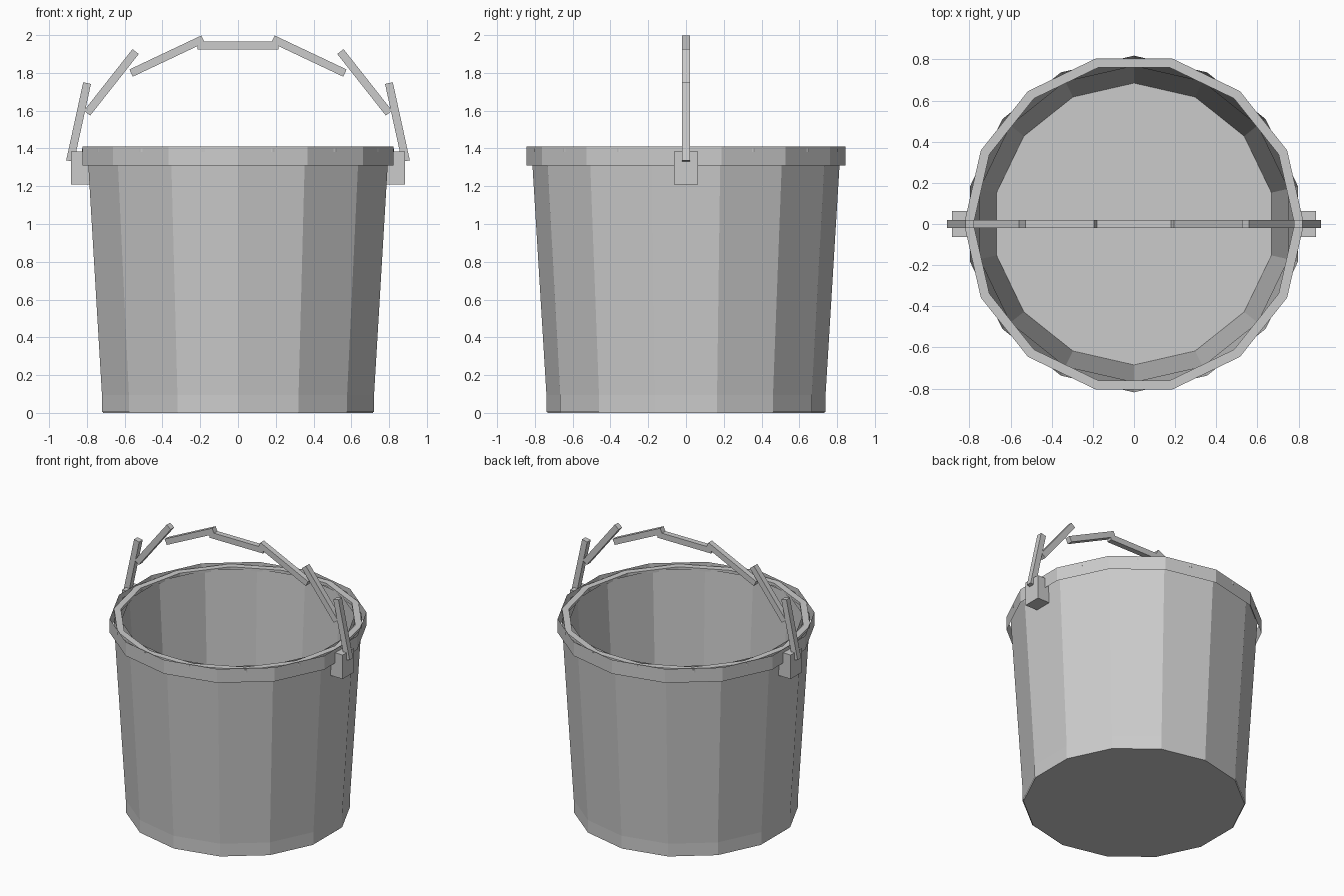
import bpy, bmesh, math
from mathutils import Matrix, Vector

if "Cube" in bpy.data.objects:
    bpy.data.objects.remove(bpy.data.objects["Cube"])

SIDES = 14


def finish(name, bm):
    me = bpy.data.meshes.new(name)
    bm.to_mesh(me)
    bm.free()
    ob = bpy.data.objects.new(name, me)
    bpy.context.collection.objects.link(ob)
    return ob


def lathe(name, profile, start=math.pi / 2, cap=None, closed=False):
    """Flat-faced 14-sided revolve of (radius, z) points; cap = profile index to fill."""
    bm = bmesh.new()
    rings = []
    for r, z in profile:
        rings.append([bm.verts.new((r * math.cos(start + 2 * math.pi * i / SIDES),
                                    r * math.sin(start + 2 * math.pi * i / SIDES), z))
                      for i in range(SIDES)])
    pairs = list(zip(rings, rings[1:]))
    if closed:
        pairs.append((rings[-1], rings[0]))
    for a, b in pairs:
        for i in range(SIDES):
            j = (i + 1) % SIDES
            bm.faces.new((a[i], a[j], b[j], b[i]))
    if cap is not None:
        bm.faces.new(rings[cap][::-1])
    return finish(name, bm)


def box(name, center, size, tilt=0.0):
    bm = bmesh.new()
    bmesh.ops.create_cube(bm, size=1, matrix=Matrix.Translation(center)
                          @ Matrix.Rotation(tilt, 4, 'Y') @ Matrix.Diagonal((*size, 1)))
    return finish(name, bm)


def bar(name, a, b):
    """Square bar between two (x, z) points in the y = 0 plane."""
    d = Vector((b[0] - a[0], b[1] - a[1]))
    return box(name, ((a[0] + b[0]) / 2, 0, (a[1] + b[1]) / 2),
               (d.length, 0.04, 0.042), -math.atan2(d.y, d.x))


# Tapered outer wall with closed bottom
lathe("outer_wall", [(0.733, 0), (0.818, 1.395)], cap=0)

# Inner wall and floor, normals facing the inside
inner = lathe("inner_wall", [(0.685, 0.06), (0.77, 1.395)], cap=0)
inner.data.flip_normals()

# Thin open bands round the top and the foot
lathe("rim_band", [(0.845, 1.31), (0.845, 1.41)])
lathe("foot_band", [(0.739, 0.005), (0.739, 0.095)])

# Flat lip ring, turned half a side from the wall
lathe("lip_ring", [(0.78, 1.38), (0.826, 1.38), (0.826, 1.40), (0.78, 1.40)],
      start=0, closed=True)

# Handle: ears and overlapping bars on both sides, plus the middle bar
for side, s in (("left", -1), ("right", 1)):
    box(f"handle_ear_{side}", (s * 0.83, 0, 1.297), (0.11, 0.128, 0.174))
    bar(f"handle_lower_{side}", (s * 0.889, 1.333), (s * 0.799, 1.746))
    bar(f"handle_middle_{side}", (s * 0.799, 1.587), (s * 0.542, 1.913))
    bar(f"handle_upper_{side}", (s * 0.566, 1.799), (s * 0.185, 1.979))
bar("handle_top", (-0.214, 1.945), (0.214, 1.945))
